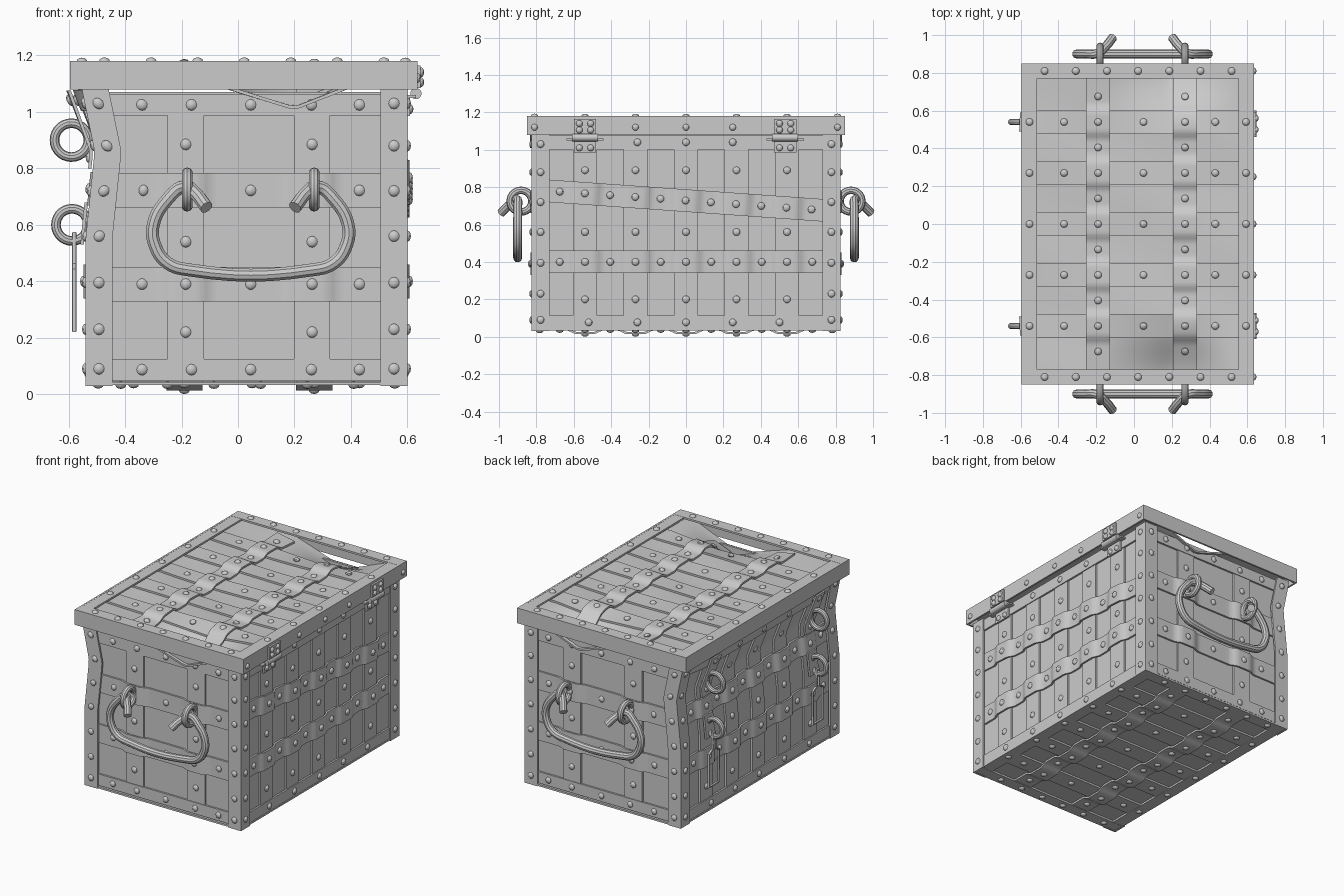
import bpy, bmesh, math
from mathutils import Vector, Matrix

if "Cube" in bpy.data.objects:
    bpy.data.objects.remove(bpy.data.objects["Cube"])

# face frames: (along, across, height) -> world point
FRONT = lambda u, v, h: Vector((u, -.80 - h, v))
BACK = lambda u, v, h: Vector((u, .80 + h, v))
RIGHT = lambda u, v, h: Vector((.575 + h, u, v))
LEFT = lambda u, v, h: Vector((-.515 - h, u, v))
TOP = lambda u, v, h: Vector((v, u, 1.148 + h))
BOTTOM = lambda u, v, h: Vector((v, u, .046 - h))
CROSS = [-.54, -.27, 0, .27, .54]


def ramp(x, a, b):
    t = min(1, max(0, (x - a) / (b - a)))
    return t * t * (3 - 2 * t)


def buckle(p):
    """crushed upper part of the left wall"""
    if p.x > -.3 or p.z < .55:
        return
    if p.z < .86:
        d = .032 * (p.z - .55) / .31
    else:
        mid = -.04 * (1 - ramp(abs(p.y), .55, .74))
        d = .032 + (p.z - .86) / .22 * (-.045 + mid)
    p.x += d * min(1, (-.3 - p.x) / .14)


def sag(p):
    """lid dented inward at both ends"""
    v = (p.x + .22) / .42 if p.x < .2 else (.52 - p.x) / .32
    p.z -= .125 * max(0, v) * ramp(abs(p.y), .5, .83)
    p.z -= .012 * math.cos(p.y * 1.8) * max(0, math.cos(p.x * 2.6))
    p.z += .004 * math.sin(p.y * 11 + p.x * 5)


def finish(bm, name, deform=None):
    if deform:
        for v in bm.verts:
            deform(v.co)
    bmesh.ops.recalc_face_normals(bm, faces=bm.faces)
    me = bpy.data.meshes.new(name)
    bm.to_mesh(me)
    bm.free()
    ob = bpy.data.objects.new(name, me)
    bpy.context.collection.objects.link(ob)
    return ob


def rivet(bm, P, u, v, h, r=.02):
    n = P(u, v, 1) - P(u, v, 0)
    s = [.013 if abs(c) > .5 else r for c in n]
    bmesh.ops.create_uvsphere(bm, u_segments=10, v_segments=6, radius=1,
                              matrix=Matrix.Translation(P(u, v, h)) @ Matrix.Diagonal((*s, 1)))


def band(bm, P, p0, p1, w, h=0, th=.012, bumps=(), rivets=(), n=12, m=1):
    """flat strap from p0 to p1; rises over bumps; rivets at given distances"""
    a, b = Vector(p0), Vector(p1)
    L = (b - a).length
    d = (b - a) / L
    s = Vector((-d.y, d.x))

    def lift(t):
        return h + .02 * max([1 - ramp(abs(t - c), .045, .1) for c in bumps], default=0)
    rings = []
    for i in range(n + 1):
        t = L * i / n
        prof = [(w * (j / m - .5), th) for j in range(m + 1)]
        prof += [(x, 0) for x, _ in reversed(prof)]
        ring = []
        for x, z in prof:
            q = a + d * t + s * x
            ring.append(bm.verts.new(P(q.x, q.y, lift(t) + z)))
        rings.append(ring)
    k = len(rings[0])
    for r, q in zip(rings, rings[1:]):
        for j in range(k):
            bm.faces.new((r[j], r[(j + 1) % k], q[(j + 1) % k], q[j]))
    bm.faces.new(rings[0])
    bm.faces.new(rings[-1])
    for t in rivets:
        q = a + d * t
        rivet(bm, P, q.x, q.y, lift(t) + th)


COL = [.06, .2, .365, .53, .69, .85, 1.0]
# short end walls
for P, nm in ((FRONT, "front"), (BACK, "back")):
    bm = bmesh.new()
    band(bm, P, (.03, .05), (.03, 1.07), 1.09, -.015, .015, m=12)
    finish(bm, nm + "_wall", buckle)
    bm = bmesh.new()
    for x in (-.185, .2625):
        band(bm, P, (x, .1), (x, 1.02), .128, rivets=(.12, .44, .785))
    for z in (.39, .722):
        band(bm, P, (-.46, z), (.52, z), .122, bumps=(.275, .7225),
             rivets=(.12, .275, .505, .7225, .89), n=48)
    finish(bm, nm + "_straps", buckle)
    bm = bmesh.new()
    for z in (.087, 1.025):
        band(bm, P, (-.45, z), (.51, z), .075, .004, rivets=(.11, .285, .495, .71, .88))
    for x in (-.4925, .5525):
        band(bm, P, (x, .03), (x, 1.085), .095, .013, rivets=COL, n=34)
    finish(bm, nm + "_corner_irons", buckle)

# long side walls
ROW = [.06 + .135 * i for i in range(11)]
for P, nm, tilt in ((RIGHT, "right", .052), (LEFT, "left", 0)):
    bm = bmesh.new()
    band(bm, P, (0, .05), (0, 1.08), 1.6, -.015, .015, n=34, m=24)
    finish(bm, nm + "_wall", buckle)
    bm = bmesh.new()
    for y in CROSS:
        band(bm, P, (y, .08), (y, 1.04), .126, rivets=(.12, .48, .81), n=30)
    for z, t in ((.4, 0), (.728, tilt)):
        band(bm, P, (-.735, z + t), (.735, z - t), .12, bumps=[y + .735 for y in CROSS],
             rivets=ROW, n=98)
    finish(bm, nm + "_straps", buckle)
    bm = bmesh.new()
    for z in (.077, 1.04):
        band(bm, P, (-.735, z), (.735, z), .075, .006, rivets=[y + .735 for y in (-.52, -.26, 0, .25, .5)],
             n=40)
    for y in (-.7775, .7775):
        band(bm, P, (y, .03), (y, 1.085), .095, .013, rivets=COL, n=34)
    finish(bm, nm + "_corner_irons", buckle)

# floor and lid panel share the woven strap layout
for P, nm, fn, y1, wide in ((TOP, "lid", sag, .835, 1.19), (BOTTOM, "floor", None, .8, 1.08)):
    bm = bmesh.new()
    band(bm, P, (-y1, .03), (y1, .03), wide, -.012, .012, n=64, m=40)
    finish(bm, nm + "_panel", fn)
    bm = bmesh.new()
    for y in CROSS:
        x0, x1 = (-.54, .59) if P is TOP else (-.5, .56)
        band(bm, P, (y, x0), (y, x1), .128, n=32, rivets=[x - x0 for x in (-.37, .05, .43)])
    for x in (-.19, .27):
        band(bm, P, (-.77, x), (.77, x), .128, bumps=[y + .77 for y in CROSS],
             rivets=[.77 + .135 * i for i in range(-5, 6)], n=100)
    finish(bm, nm + "_straps", fn)
    # edge irons
    bm = bmesh.new()
    h = .02 if P is TOP else .002
    ex = (-.553, .593) if P is TOP else (-.495, .555)
    ey = .81 if P is TOP else .782
    for s in (-1, 1):
        band(bm, P, (s * ey, ex[0] - .04), (s * ey, ex[1] + .04), .08, h,
             rivets=[.12 + .165 * i for i in range(6 + (P is TOP))])
        x = ex[(s + 1) // 2]
        band(bm, P, (-ey, x), (ey, x), .08, h - .001, rivets=[y + ey for y in CROSS])
    finish(bm, nm + "_edge_irons")

# lid skirt
bm = bmesh.new()
for c, d in (((.02, -.844, 1.13), (1.23, .012, .1)), ((.02, .844, 1.13), (1.23, .012, .1)),
             ((-.589, 0, 1.13), (.012, 1.7, .1)), ((.629, 0, 1.13), (.012, 1.7, .1))):
    bmesh.ops.create_cube(bm, size=1, matrix=Matrix.Translation(c) @ Matrix.Diagonal((*d, 1)))
for y in (-.81, -.27, 0, .25, .81):
    rivet(bm, RIGHT, y, 1.12, .06, .018)
finish(bm, "lid_skirt")

# hinges on the right, hasp plates on the left
bm = bmesh.new()
for y in (-.54, .53):
    band(bm, RIGHT, (y, 1.085), (y, 1.165), .12, .06)
    for a, b in ((-.03, 1.105), (.03, 1.105), (-.03, 1.14), (.03, 1.14)):
        rivet(bm, RIGHT, y + a, b, .072, .018)
    band(bm, RIGHT, (y, .985), (y, 1.06), .12, .022, rivets=())
    for a in (-.03, .03):
        rivet(bm, RIGHT, y + a, 1.01, .034, .018)
    band(bm, RIGHT, (y, 1.05), (y, 1.06), .2, .02, .035)
    bmesh.ops.create_cone(bm, cap_ends=True, segments=14, radius1=.02, radius2=.02, depth=.14,
                          matrix=Matrix.Translation((.63, y, 1.065)) @ Matrix.Rotation(math.pi / 2, 4, 'X'))
finish(bm, "hinges")
bm = bmesh.new()
for y in (-.54, .54):
    band(bm, LEFT, (y, .8), (y, 1.075), .1, .03, rivets=(.04, .24))
    band(bm, LEFT, (y, .53), (y, .68), .09, .03)
finish(bm, "hasp_plates", buckle)


def tube(name, pts, r, cyclic=False, kind='AUTO'):
    cu = bpy.data.curves.new(name, 'CURVE')
    cu.dimensions = '3D'
    cu.bevel_depth = r
    cu.bevel_resolution = 3
    cu.resolution_u = 6
    cu.use_fill_caps = True
    sp = cu.splines.new('BEZIER')
    sp.bezier_points.add(len(pts) - 1)
    for b, p in zip(sp.bezier_points, pts):
        b.co = p
        b.handle_left_type = b.handle_right_type = kind
    sp.use_cyclic_u = cyclic
    ob = bpy.data.objects.new(name, cu)
    bpy.context.collection.objects.link(ob)


def ring(name, loc, R, r, rot):
    bpy.ops.mesh.primitive_torus_add(location=loc, rotation=rot, major_radius=R, minor_radius=r,
                                     major_segments=28, minor_segments=10)
    bpy.context.object.name = name


# carrying handles with their eyes
half = [(-.112, .988, .662), (-.15, .94, .71), (-.19, .905, .735), (-.25, .9, .69), (-.3, .9, .6),
        (-.295, .9, .53), (-.25, .9, .465), (-.17, .9, .44)]
path = half + [(.09 - x, y, z) for x, y, z in reversed(half)]
for s, nm in ((-1, "front"), (1, "back")):
    tube(nm + "_handle", [(x, s * y, z) for x, y, z in path], .024)
    for x in (-.18, .27):
        ring(nm + "_handle_eye", (x, s * .882, .725), .058, .02, (0, math.pi / 2, 0))

# hasp rings and hanging loops
for y in (-.54, .54):
    ring("upper_hasp_ring", (-.59, y, .9), .06, .017, (math.pi / 2, 0, 0))
    ring("lower_hasp_ring", (-.588, y, .6), .057, .017, (math.pi / 2, 0, 0))
    side = [(.012, .57), (.015, .46), (.05, .44), (.05, .225)]
    tube("hasp_loop", [(-.58, y + a, z) for a, z in side] +
         [(-.58, y - a, z) for a, z in reversed(side)], .008, True, 'VECTOR')

# soft shading with crisp edges
bpy.ops.object.select_all(action='SELECT')
bpy.context.view_layer.objects.active = bpy.data.objects["lid_skirt"]
bpy.ops.object.convert(target='MESH')
bpy.ops.object.shade_smooth_by_angle(angle=math.radians(35))
